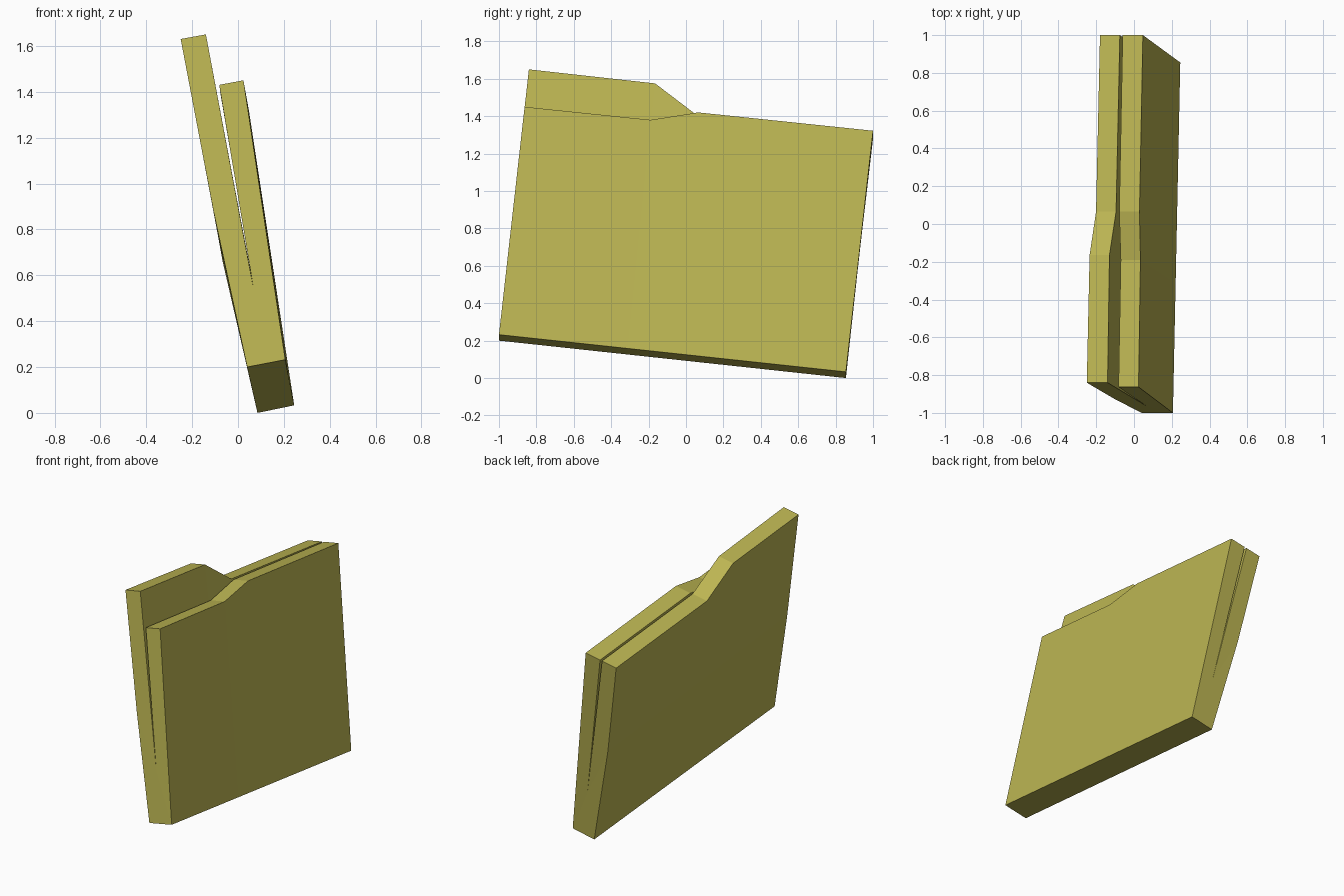
import bpy, bmesh
from mathutils import Vector

if "Cube" in bpy.data.objects:
    bpy.data.objects.remove(bpy.data.objects["Cube"])

# Cross-section outlines at the front and back ends, as (x, y, z):
# left bottom, left bend, left top outer, left top inner, slit,
# right top inner, right top outer, right bottom
front = [(0.04, -1.0, 0.20), (-0.107, -0.924, 0.88), (-0.25, -0.84, 1.63),
         (-0.14, -0.84, 1.65), (0.068, -0.965, 0.54), (-0.082, -0.863, 1.43),
         (0.024, -0.863, 1.45), (0.206, -1.0, 0.232)]
back = [(0.085, 0.855, 0.0), (-0.067, 0.927, 0.66), (-0.18, 1.0, 1.28),
        (-0.075, 1.0, 1.30), (0.11, 0.89, 0.33), (-0.06, 1.0, 1.302),
        (0.047, 1.0, 1.322), (0.245, 0.855, 0.033)]

# Top corners where the tab steps down and the front flap rises
step_start = {2: (-0.235, -0.165, 1.555), 3: (-0.13, -0.165, 1.575),
              5: (-0.07, -0.19, 1.36), 6: (0.034, -0.19, 1.38)}
step_end = {2: (-0.201, 0.065, 1.38), 3: (-0.095, 0.065, 1.40),
            5: (-0.078, 0.065, 1.40), 6: (0.029, 0.065, 1.42)}


def station(t, tops):
    """Blend the two end outlines and replace the top corners."""
    return [Vector(tops[i]) if i in tops else Vector(a).lerp(Vector(b), t)
            for i, (a, b) in enumerate(zip(front, back))]


# Folder: one skin lofted through four outlines, closed at both ends
bm = bmesh.new()
rings = [[bm.verts.new(p) for p in station(t, tops)]
         for t, tops in ((0, {}), (0.37, step_start), (0.49, step_end), (1, {}))]
for a, b in zip(rings, rings[1:]):
    for i in range(8):
        j = (i + 1) % 8
        bm.faces.new((a[i], a[j], b[j], b[i]))

# End caps: left leg, right leg and the base between them
for r in (rings[0], rings[-1]):
    bm.faces.new((r[1], r[2], r[3], r[4]))
    bm.faces.new((r[4], r[5], r[6], r[7]))
    bm.faces.new((r[0], r[1], r[4], r[7]))
bmesh.ops.recalc_face_normals(bm, faces=bm.faces)

mesh = bpy.data.meshes.new("folder")
bm.to_mesh(mesh)
bm.free()
olive = bpy.data.materials.new("olive_yellow")
olive.diffuse_color = (0.50, 0.46, 0.085, 1)
olive.use_nodes = True
olive.node_tree.nodes["Principled BSDF"].inputs["Base Color"].default_value = olive.diffuse_color
mesh.materials.append(olive)
folder = bpy.data.objects.new("folder", mesh)
bpy.context.collection.objects.link(folder)
